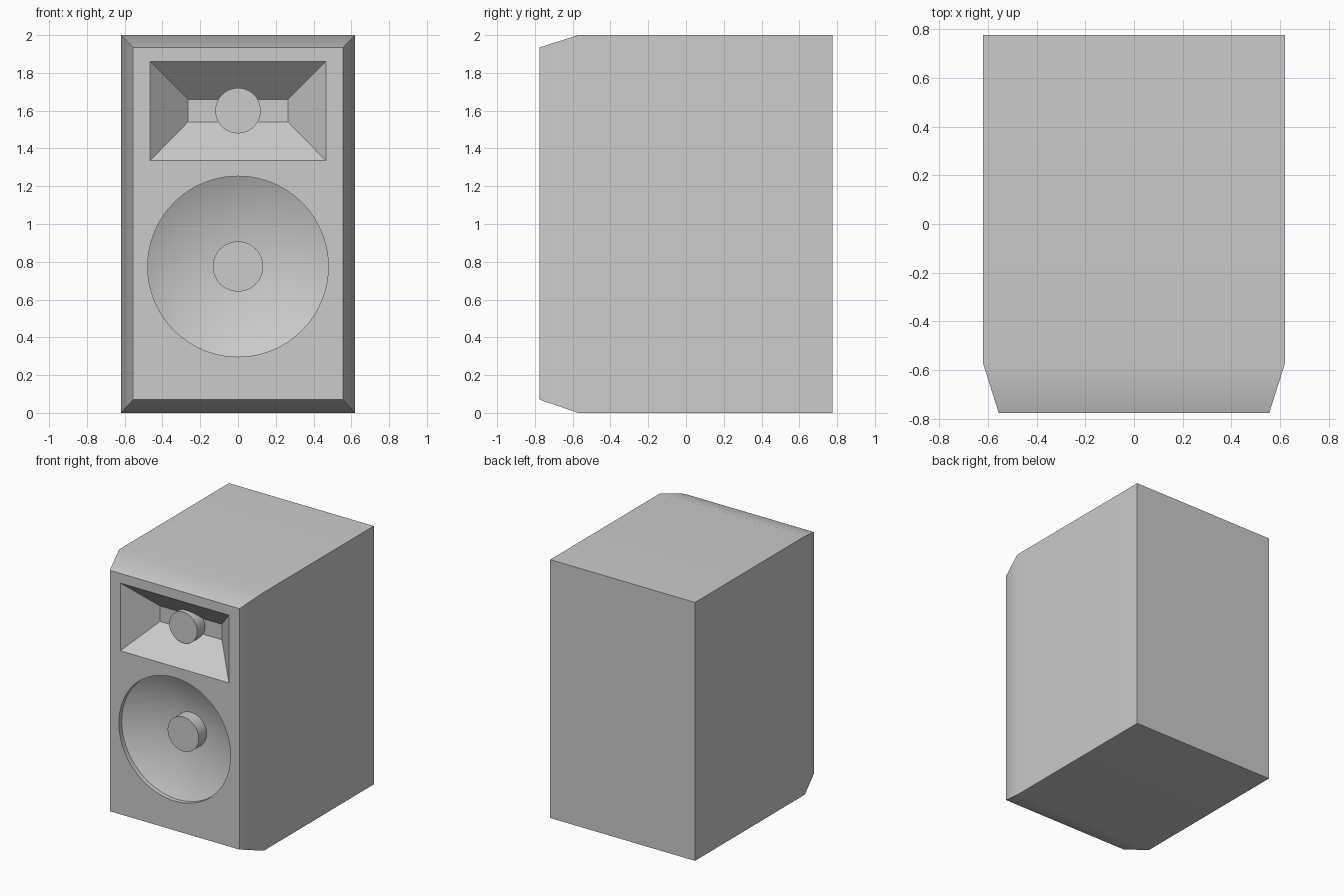
import bpy, bmesh, math

if "Cube" in bpy.data.objects:
    bpy.data.objects.remove(bpy.data.objects["Cube"])

FRONT = -0.775
BACK = 0.775

grey = bpy.data.materials.new("plain_grey")
grey.use_nodes = True
tone = (0.6, 0.6, 0.6, 1)
grey.diffuse_color = tone
grey.node_tree.nodes["Principled BSDF"].inputs["Base Color"].default_value = tone


def loft(name, rings):
    """Closed solid through rings of points, capped at both ends."""
    bm = bmesh.new()
    loops = [[bm.verts.new(p) for p in ring] for ring in rings]
    n = len(loops[0])
    for a, b in zip(loops, loops[1:]):
        for i in range(n):
            j = (i + 1) % n
            bm.faces.new((a[i], a[j], b[j], b[i]))
    bm.faces.new(loops[0])
    bm.faces.new(loops[-1])
    bmesh.ops.recalc_face_normals(bm, faces=bm.faces)
    mesh = bpy.data.meshes.new(name)
    bm.to_mesh(mesh)
    bm.free()
    mesh.materials.append(grey)
    obj = bpy.data.objects.new(name, mesh)
    bpy.context.collection.objects.link(obj)
    return obj


def rect(y, half, low, high):
    return [(-half, y, low), (half, y, low), (half, y, high), (-half, y, high)]


def circle(y, radius, z, n=96):
    steps = [2 * math.pi * i / n for i in range(n)]
    return [(radius * math.cos(a), y, z + radius * math.sin(a)) for a in steps]


def select(obj):
    bpy.ops.object.select_all(action='DESELECT')
    obj.select_set(True)
    bpy.context.view_layer.objects.active = obj


def cut(obj, cutter):
    cutter.hide_render = True
    mod = obj.modifiers.new("opening", 'BOOLEAN')
    mod.operation = 'DIFFERENCE'
    mod.solver = 'EXACT'
    mod.object = cutter
    select(obj)
    bpy.ops.object.modifier_apply(modifier=mod.name)
    bpy.data.objects.remove(cutter)


# Cabinet with bevelled front
cabinet = loft("cabinet", [
    rect(FRONT, 0.555, 0.07, 1.935),
    rect(-0.57, 0.62, 0, 2),
    rect(BACK, 0.62, 0, 2)])

# Flared horn recess and woofer bore
cut(cabinet, loft("horn_cutter", [
    rect(FRONT - 0.05, 0.515, 1.285, 1.91),
    rect(FRONT + 0.2, 0.265, 1.54, 1.66)]))
WOOFER_Z = 0.775
cut(cabinet, loft("bore_cutter", [
    circle(FRONT - 0.05, 0.478, WOOFER_Z),
    circle(FRONT + 0.25, 0.478, WOOFER_Z)]))

# Woofer cone set just behind the baffle
cone = loft("woofer_cone", [
    circle(-0.57, 0.125, WOOFER_Z),
    circle(-0.74, 0.478, WOOFER_Z),
    circle(-0.53, 0.478, WOOFER_Z)])

# Round caps of woofer and tweeter
dust_cap = loft("woofer_dust_cap", [
    circle(-0.67, 0.133, WOOFER_Z),
    circle(-0.55, 0.133, WOOFER_Z)])
tweeter = loft("tweeter_cap", [
    circle(-0.67, 0.12, 1.6),
    circle(-0.56, 0.12, 1.6)])

for part in (cabinet, cone, dust_cap, tweeter):
    select(part)
    bpy.ops.object.shade_smooth_by_angle(angle=math.radians(30))
    weighted = part.modifiers.new("weighted_normals", 'WEIGHTED_NORMAL')
    weighted.keep_sharp = True
